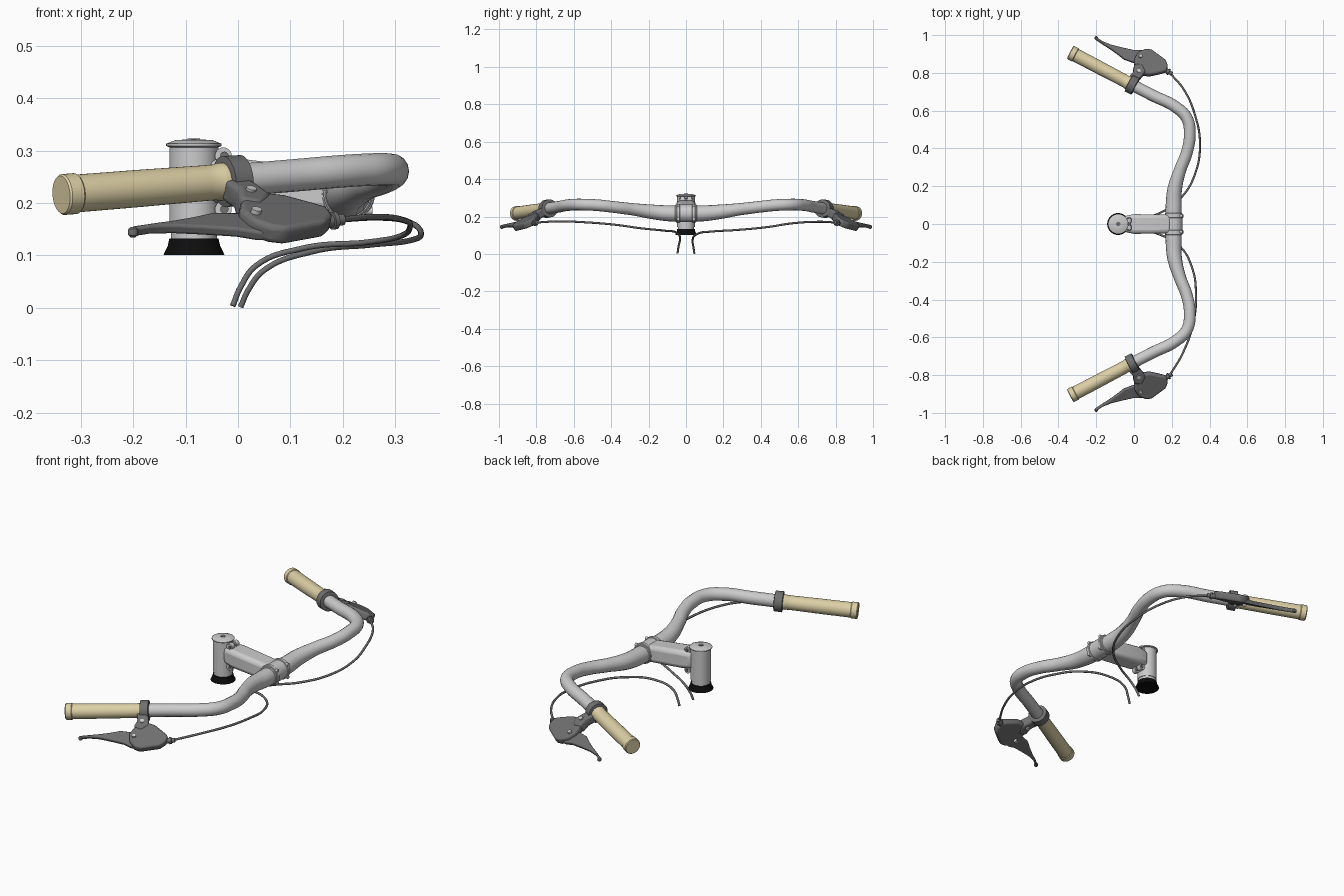
import bpy, bmesh, math
from mathutils import Vector

cube = bpy.data.objects.get("Cube")
if cube:
    bpy.data.objects.remove(cube)


def material(name, rgb):
    m = bpy.data.materials.new(name)
    m.use_nodes = True
    m.diffuse_color = (*rgb, 1)
    m.node_tree.nodes["Principled BSDF"].inputs["Base Color"].default_value = (*rgb, 1)
    return m


SILVER = material("silver", (0.6, 0.6, 0.6))
CREAM = material("cream", (0.72, 0.63, 0.38))
DARK = material("dark_grey", (0.16, 0.16, 0.16))
BLACK = material("black", (0.004, 0.004, 0.004))


def finish(bm, name, mat, bevel=0, angle=35):
    bmesh.ops.recalc_face_normals(bm, faces=bm.faces)
    me = bpy.data.meshes.new(name)
    bm.to_mesh(me)
    bm.free()
    me.materials.append(mat)
    ob = bpy.data.objects.new(name, me)
    bpy.context.collection.objects.link(ob)
    if bevel:
        b = ob.modifiers.new("bevel", 'BEVEL')
        b.width, b.segments, b.limit_method = bevel, 3, 'ANGLE'
    bpy.ops.object.select_all(action='DESELECT')
    ob.select_set(True)
    bpy.context.view_layer.objects.active = ob
    bpy.ops.object.shade_smooth_by_angle(angle=math.radians(angle))
    return ob


def lathe(name, profile, origin, axis, mat, n=32):
    """Revolve (radius, distance) pairs around an axis."""
    axis = Vector(axis).normalized()
    turn = Vector((0, 0, 1)).rotation_difference(axis)
    bm = bmesh.new()
    rings = []
    for r, d in profile:
        rings.append([bm.verts.new(Vector(origin) + turn @ Vector(
            (r * math.cos(math.tau * i / n), r * math.sin(math.tau * i / n), d))) for i in range(n)])
    for a, b in zip(rings, rings[1:]):
        for i in range(n):
            j = (i + 1) % n
            bm.faces.new((a[i], a[j], b[j], b[i]))
    bm.faces.new(rings[0])
    bm.faces.new(rings[-1])
    return finish(bm, name, mat)


def rod(name, start, end, r, mat, n=20):
    start, end = Vector(start), Vector(end)
    return lathe(name, [(r, 0), (r, (end - start).length)], start, end - start, mat, n)


def tube(name, points, radius, mat, res=4):
    """Smooth pipe through (x, y, z, relative radius) points."""
    cu = bpy.data.curves.new(name, 'CURVE')
    cu.dimensions = '3D'
    cu.bevel_depth, cu.bevel_resolution = radius, res
    cu.resolution_u, cu.use_fill_caps = 10, True
    sp = cu.splines.new('BEZIER')
    sp.bezier_points.add(len(points) - 1)
    for bp, p in zip(sp.bezier_points, points):
        bp.co, bp.radius = p[:3], p[3] if len(p) > 3 else 1
        bp.handle_left_type = bp.handle_right_type = 'AUTO'
    tmp = bpy.data.objects.new(name + "_path", cu)
    bpy.context.collection.objects.link(tmp)
    bpy.context.view_layer.update()
    me = bpy.data.meshes.new_from_object(tmp)
    bpy.data.objects.remove(tmp)
    bm = bmesh.new()
    bm.from_mesh(me)
    bpy.data.meshes.remove(me)
    return finish(bm, name, mat)


# Handlebar: mirrored swept path
half = [(0.21, 0.09, 0.217, 1.38), (0.215, 0.18, 0.225, 1.25), (0.242, 0.28, 0.238, 1.05),
        (0.28, 0.38, 0.25, 1), (0.295, 0.47, 0.26, 1), (0.28, 0.56, 0.264, 1),
        (0.22, 0.62, 0.262, 1), (0.1, 0.68, 0.252, 1), (-0.03, 0.747, 0.241, 1)]
path = [(x, -y, z, r) for x, y, z, r in reversed(half)] + half
tube("handlebar", path, 0.031, SILVER, 6)

# Steerer clamp, cap and spacer
SX = -0.084
lathe("steerer_clamp", [(0.047, 0.145), (0.047, 0.306)], (SX, 0, 0), (0, 0, 1), SILVER, 40)
lathe("steerer_lower", [(0.044, 0.125), (0.044, 0.15)], (SX, 0, 0), (0, 0, 1), SILVER, 40)
lathe("top_cap", [(0.044, 0.305), (0.053, 0.309), (0.053, 0.313), (0.035, 0.32), (0.014, 0.321)],
      (SX, 0, 0), (0, 0, 1), SILVER, 40)
lathe("cap_bolt", [(0.012, 0.32), (0.012, 0.323)], (SX, 0, 0), (0, 0, 1), DARK, 16)
lathe("headset_spacer", [(0.058, 0.101), (0.056, 0.106), (0.05, 0.118), (0.047, 0.132)],
      (SX, 0, 0), (0, 0, 1), BLACK, 40)

# Stem extension: lofted box with rounded edges
bm = bmesh.new()
loops = []
for x, zc, h, w in ((-0.06, 0.243, 0.04, 0.04), (0.0, 0.24, 0.045, 0.052), (0.2, 0.218, 0.042, 0.05)):
    loops.append([bm.verts.new((x, sy * w, zc + sz * h)) for sy, sz in ((-1, -1), (1, -1), (1, 1), (-1, 1))])
for a, b in zip(loops, loops[1:]):
    for i in range(4):
        j = (i + 1) % 4
        bm.faces.new((a[i], a[j], b[j], b[i]))
bm.faces.new(loops[0])
bm.faces.new(loops[-1])
finish(bm, "stem_extension", SILVER, 0.02)

# Bar clamp with raised bands and bolts
lathe("bar_clamp", [(0.044, -0.058), (0.047, -0.055), (0.047, 0.055), (0.044, 0.058)],
      (0.21, 0, 0.217), (0, 1, 0), SILVER, 36)
for s in (-1, 1):
    lathe("clamp_band", [(0.049, -0.009), (0.051, -0.007), (0.051, 0.007), (0.049, 0.009)],
          (0.21, s * 0.042, 0.217), (0, 1, 0), SILVER, 36)
    for z in (0.185, 0.249):
        rod("faceplate_bolt", (0.225, s * 0.042, z), (0.256, s * 0.042, z), 0.008, SILVER, 12)
# Pinch bolts of the steerer clamp
for z in (0.188, 0.29):
    for s in (-1, 1):
        rod("pinch_ear", (-0.028, s * 0.007, z), (-0.028, s * 0.03, z), 0.016, SILVER)
    rod("pinch_bolt", (-0.026, -0.034, z), (-0.026, 0.034, z), 0.008, DARK, 12)

RING = Vector((-0.012, 0.738, 0.242))
D = Vector((-0.323, 0.17, -0.026)).normalized()


def plane_z(x, y):
    """Height of the tilted plane that holds the brake."""
    dx, dy = x - RING.x, y - RING.y
    return 0.24 - 0.5 * (0.475 * dx + 0.88 * dy) - 0.08 * (0.475 * dy - 0.88 * dx)


def plate(name, outline, thick, bevel, s, drop=0):
    """Slab lying in the brake plane."""
    normal = Vector((0.2, 0.42, 0.89)).normalized()
    bm = bmesh.new()
    rows = []
    for k in (-0.5, 0.5):
        row = []
        for x, y in outline:
            p = Vector((x, y, plane_z(x, y))) + normal * (k * thick - drop)
            row.append(bm.verts.new((p.x, s * p.y, p.z)))
        rows.append(row)
        bm.faces.new(row)
    for i in range(len(outline)):
        j = (i + 1) % len(outline)
        bm.faces.new((rows[0][i], rows[0][j], rows[1][j], rows[1][i]))
    finish(bm, name, DARK, bevel, 50)


body = [(0.0, 0.875), (0.025, 0.91), (0.06, 0.923), (0.09, 0.92), (0.165, 0.865), (0.178, 0.835),
        (0.17, 0.805), (0.14, 0.797), (0.085, 0.785), (0.04, 0.79), (0.005, 0.82)]
arm = [(-0.03, 0.775), (0.015, 0.75), (0.035, 0.77), (0.06, 0.8), (0.04, 0.84), (0.0, 0.84), (-0.005, 0.8)]
blade = [(-0.2, 0.992), (-0.165, 0.968), (-0.12, 0.95), (-0.06, 0.935), (0.0, 0.922), (0.04, 0.922),
         (0.1, 0.9), (0.12, 0.86), (0.06, 0.845), (0.0, 0.858), (-0.05, 0.875), (-0.085, 0.903),
         (-0.12, 0.928), (-0.165, 0.957), (-0.203, 0.982)]

for s, side in ((1, "left"), (-1, "right")):
    flip = lambda v: Vector((v[0], s * v[1], v[2]))
    axis = flip(D)
    # Grip with flared end and collar
    lathe(side + "_grip", [(0.03, 0.015), (0.036, 0.017), (0.036, 0.03), (0.034, 0.034), (0.034, 0.06),
                           (0.0355, 0.2), (0.036, 0.335), (0.039, 0.338), (0.039, 0.364), (0.036, 0.368)],
          flip(RING), axis, CREAM, 36)
    # Brake clamp, arm, body and lever
    lathe(side + "_brake_ring", [(0.04, -0.024), (0.048, -0.022), (0.049, 0.016), (0.04, 0.018)],
          flip(RING), axis, DARK, 32)
    plate(side + "_brake_arm", arm, 0.046, 0.01, s)
    plate(side + "_brake_body", body, 0.038, 0.01, s)
    plate(side + "_brake_lever", blade, 0.02, 0.006, s, 0.008)
    tip = (-0.2, 0.985, plane_z(-0.2, 0.985) - 0.009)
    lathe(side + "_lever_tip", [(0.004, -0.01), (0.009, -0.006), (0.01, 0), (0.009, 0.006), (0.004, 0.01)],
          flip(tip), (0, 0, 1), DARK, 16)
    for x, y in ((0.03, 0.88), (0.02, 0.8)):
        z = plane_z(x, y)
        rod(side + "_brake_bolt", flip((x - 0.006, y - 0.012, z - 0.026)),
            flip((x + 0.006, y + 0.012, z + 0.024)), 0.01, SILVER, 14)
    # Barrel adjuster
    lathe(side + "_adjuster", [(0.013, -0.02), (0.013, 0.008), (0.017, 0.009), (0.017, 0.018),
                               (0.011, 0.02), (0.011, 0.034), (0.007, 0.036)],
          flip((0.171, 0.813, 0.165)), flip((0.8, -0.5, 0.1)), DARK, 18)

# Brake cables
tube("left_cable", [(0.19, 0.8, 0.168), (0.265, 0.71, 0.172), (0.325, 0.57, 0.164), (0.349, 0.43, 0.143),
                    (0.325, 0.27, 0.128), (0.25, 0.14, 0.12), (0.14, 0.06, 0.107), (0.05, 0.035, 0.072),
                    (0.02, 0.04, 0.035), (0.005, 0.045, 0.002)], 0.0055, DARK)
tube("right_cable", [(0.19, -0.8, 0.168), (0.26, -0.68, 0.174), (0.315, -0.52, 0.168), (0.328, -0.37, 0.155),
                     (0.31, -0.24, 0.137), (0.245, -0.12, 0.125), (0.12, -0.05, 0.113), (0.035, -0.032, 0.081),
                     (0.005, -0.04, 0.04), (-0.01, -0.045, 0.004)], 0.0055, DARK)
